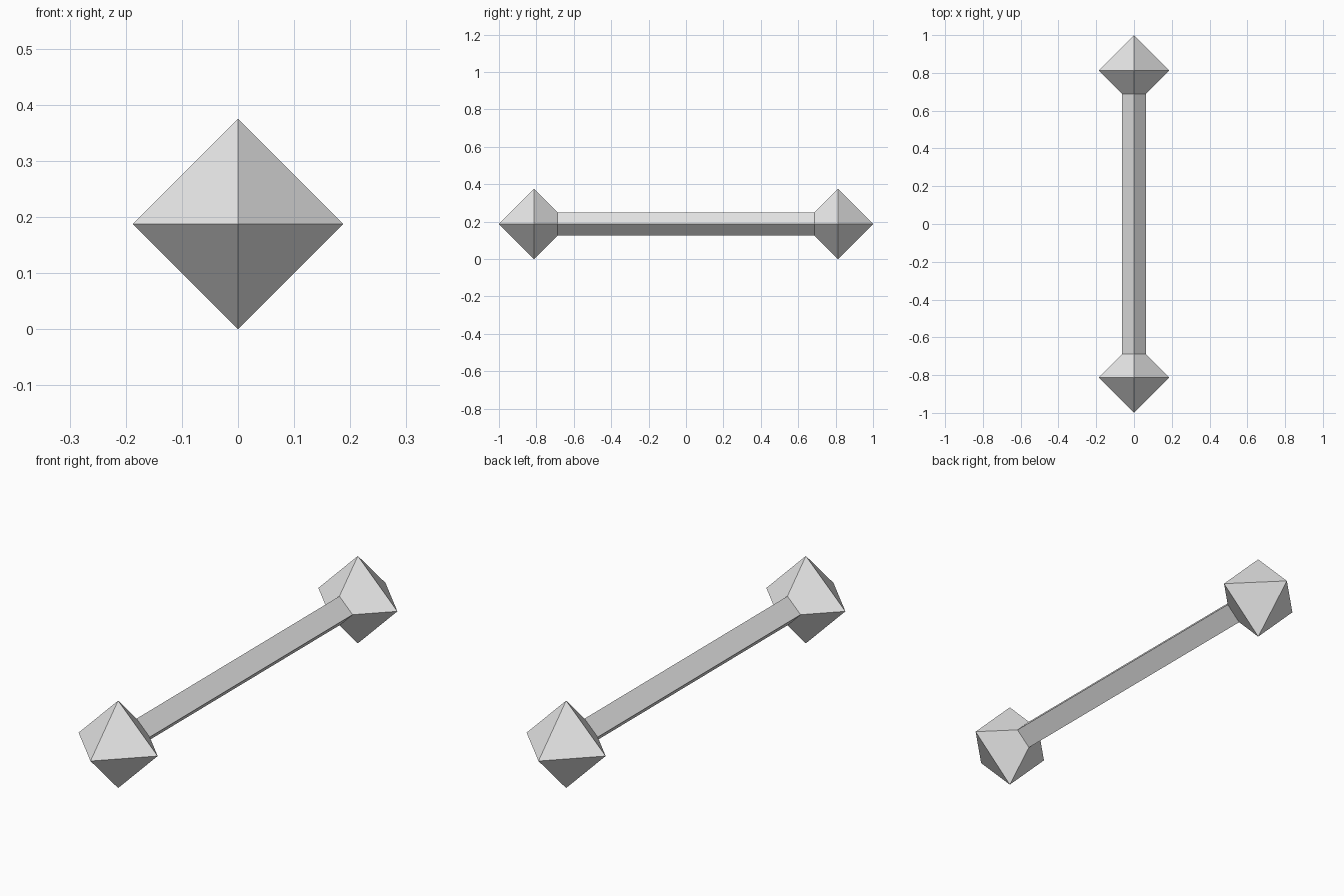
import bpy, bmesh, math

if "Cube" in bpy.data.objects:
    bpy.data.objects.remove(bpy.data.objects["Cube"])

R = 0.1875           # head radius, also height of the axis
BAR = 0.0625         # bar radius
INNER = 1 - 2 * R + BAR   # y where the bar meets a head

grey = bpy.data.materials.new("plain grey")
grey.diffuse_color = (0.8, 0.8, 0.8, 1)
grey.use_nodes = True
grey.node_tree.nodes["Principled BSDF"].inputs["Base Color"].default_value = grey.diffuse_color


def diamond_lathe(name, profile):
    """Four-sided solid along y from (y, radius) points; radius 0 makes a tip."""
    bm = bmesh.new()
    rings = []
    for y, r in profile:
        n = 4 if r > 0 else 1
        rings.append([bm.verts.new((r * math.cos(i * math.pi / 2), y,
                                    R + r * math.sin(i * math.pi / 2)))
                      for i in range(n)])
    for a, b in zip(rings, rings[1:]):
        for i in range(4):
            j = (i + 1) % 4
            quad = [a[i % len(a)], a[j % len(a)], b[j % len(b)], b[i % len(b)]]
            bm.faces.new(list(dict.fromkeys(quad)))   # drop repeated tip
    # Profiles run from -y to +y, so this winding faces outward
    if profile[0][0] < profile[-1][0]:
        bmesh.ops.reverse_faces(bm, faces=bm.faces[:])
    mesh = bpy.data.meshes.new(name)
    bm.to_mesh(mesh)
    bm.free()
    mesh.materials.append(grey)
    ob = bpy.data.objects.new(name, mesh)
    bpy.context.collection.objects.link(ob)


# Bar with a diamond cross-section
diamond_lathe("bar", [(-INNER, BAR), (INNER, BAR)])

# Octahedral heads, cut off where the bar enters
for name, s in (("front_head", -1), ("back_head", 1)):
    diamond_lathe(name, [(s, 0), (s * (1 - R), R), (s * INNER, BAR)])
